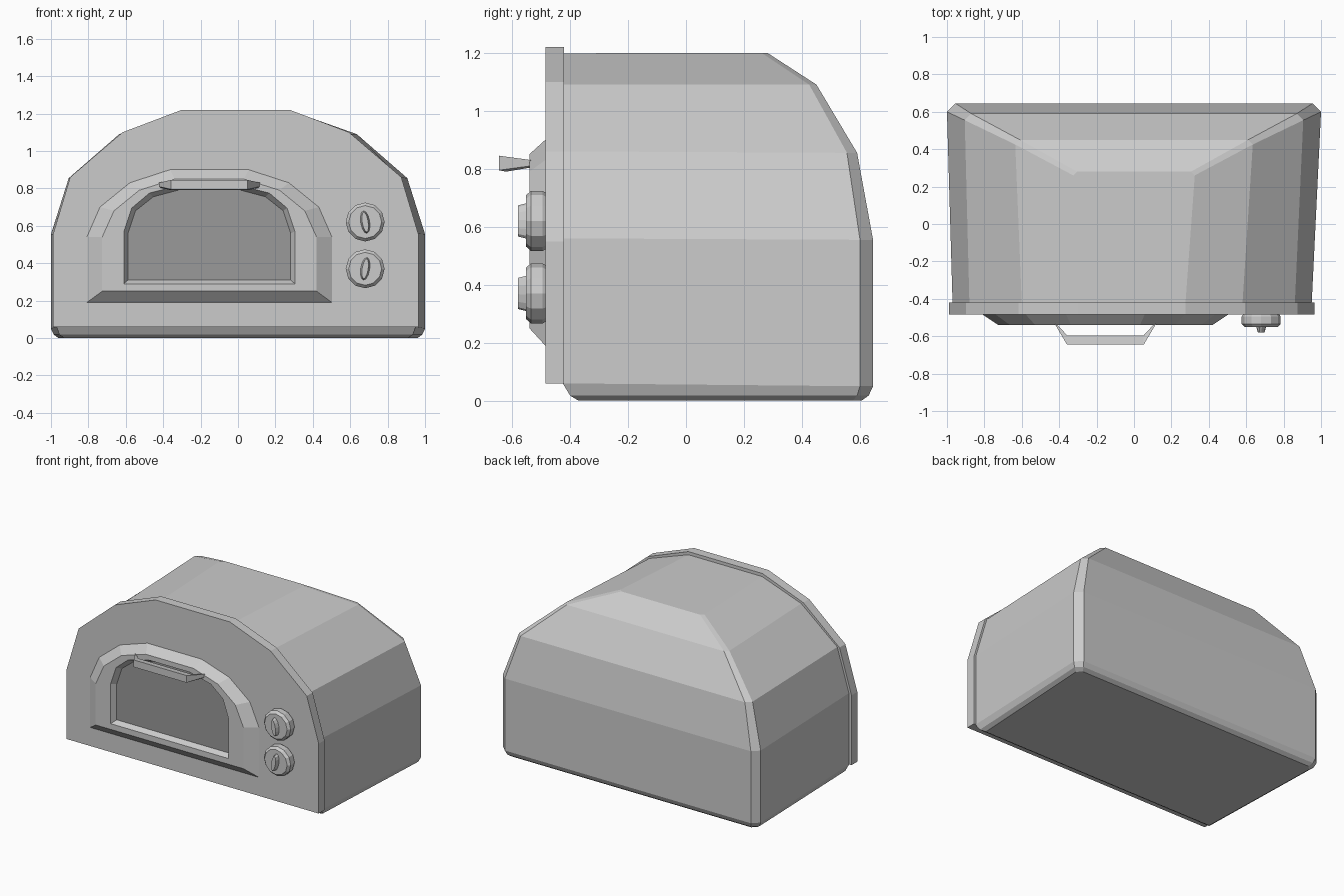
import bpy, bmesh
from math import sin, cos, pi, radians

if "Cube" in bpy.data.objects:
    bpy.data.objects.remove(bpy.data.objects["Cube"], do_unlink=True)


def material(name, value):
    m = bpy.data.materials.new(name)
    m.use_nodes = True
    colour = (value, value, value, 1)
    m.diffuse_color = colour
    m.node_tree.nodes["Principled BSDF"].inputs["Base Color"].default_value = colour
    return m


metal = material("light grey metal", 0.6)
glass = material("dark grey glass", 0.32)


def loft(name, rings, mat, cap_start=True, cap_end=True):
    """Skin a list of closed rings that all have the same point count."""
    bm = bmesh.new()
    loops = [[bm.verts.new(p) for p in ring] for ring in rings]
    n = len(loops[0])
    for a, b in zip(loops, loops[1:]):
        for i in range(n):
            j = (i + 1) % n
            bm.faces.new((a[i], a[j], b[j], b[i]))
    if cap_start:
        bm.faces.new(loops[0][::-1])
    if cap_end:
        bm.faces.new(loops[-1])
    bmesh.ops.recalc_face_normals(bm, faces=bm.faces)
    mesh = bpy.data.meshes.new(name)
    bm.to_mesh(mesh)
    bm.free()
    mesh.materials.append(mat)
    obj = bpy.data.objects.new(name, mesh)
    bpy.context.collection.objects.link(obj)
    return obj


def arch(cx, side, y):
    """Mirror a right-hand arch outline about cx, from bottom to top."""
    right = [(cx + w, y, z) for w, z in side]
    left = [(cx - w, y, z) for w, z in reversed(side)]
    return right + left


# Body: stacked outlines, with a hipped back and narrow corner bevels
def outline(front_w, back_w, front_y, back_y, front_z, back_z, bevel):
    f, b, c = front_w, back_w, bevel
    return [(f - 0.01, front_y, front_z), (b, back_y - c, back_z),
            (b - c, back_y, back_z), (c - b, back_y, back_z),
            (-b, back_y - c, back_z), (-f - 0.01, front_y, front_z)]


body_levels = [
    (0.92, 0.96, -0.37, 0.605, 0, 0, 0.03),
    (0.945, 0.985, -0.40, 0.63, 0.018, 0.018, 0.04),
    (0.96, 1.0, -0.425, 0.645, 0.06, 0.05, 0.045),
    (0.96, 1.0, -0.425, 0.645, 0.56, 0.555, 0.045),
    (0.87, 0.905, -0.425, 0.59, 0.86, 0.855, 0.035),
    (0.59, 0.635, -0.425, 0.45, 1.09, 1.09, 0.025),
    (0.285, 0.325, -0.425, 0.28, 1.198, 1.2, 0.02),
]
loft("oven_body", [outline(*level) for level in body_levels], metal)

# Front panel
panel = [(0.978, 0.06), (0.978, 0.55), (0.885, 0.86), (0.605, 1.1), (0.288, 1.22)]
loft("front_panel", [arch(-0.012, panel, y) for y in (-0.42, -0.485)], metal)

# Raised door frame with a recessed window
DOOR_X = -0.153
frame_base = [(0.655, 0.19), (0.655, 0.54), (0.585, 0.7), (0.425, 0.83), (0.21, 0.9)]
frame_face = [(0.573, 0.25), (0.573, 0.54), (0.51, 0.68), (0.375, 0.79), (0.185, 0.85)]
hole_front = [(0.457, 0.29), (0.457, 0.57), (0.415, 0.695), (0.32, 0.775), (0.16, 0.815)]
hole_back = [(0.435, 0.31), (0.435, 0.56), (0.395, 0.68), (0.30, 0.755), (0.15, 0.795)]
loft("door_frame", [arch(DOOR_X, frame_base, -0.485), arch(DOOR_X, frame_face, -0.54),
                    arch(DOOR_X, hole_front, -0.54), arch(DOOR_X, hole_back, -0.505)],
     metal, False, False)
loft("door_window", [arch(DOOR_X, hole_back, y) for y in (-0.50, -0.505)], glass)


# Door handle: a bent bar that thins toward its mounts
def bar_section(x, front, back, low, high):
    mid = (low + high) / 2
    return [(x, front, high), (x, front, low + 0.005), (x, (front + back) / 2, low),
            (x, back, mid - 0.01), (x, back, high - 0.008)]


stations = [(0.27, -0.535, -0.525, 0.805, 0.83), (0.205, -0.645, -0.595, 0.79, 0.845)]
handle = [bar_section(DOOR_X - w, *rest) for w, *rest in stations]
handle += [bar_section(DOOR_X + w, *rest) for w, *rest in reversed(stations)]
loft("door_handle", handle, metal)


# Control knobs, each with a slim tilted grip
def disc(cx, cz, y, rx, rz, tilt=0.0, sides=12):
    ring = []
    for i in range(sides):
        a = 2 * pi * i / sides
        u, v = rx * cos(a), rz * sin(a)
        ring.append((cx + u * cos(tilt) - v * sin(tilt), y,
                     cz + u * sin(tilt) + v * cos(tilt)))
    return ring


for label, z, tilt in (("upper", 0.62, radians(9)), ("lower", 0.37, radians(-9))):
    steps = [(-0.485, 0.098), (-0.495, 0.104), (-0.535, 0.104), (-0.552, 0.088)]
    loft(label + "_knob", [disc(0.68, z, y, r, r) for y, r in steps], metal)
    loft(label + "_knob_grip",
         [disc(0.68, z, -0.55, 0.025, 0.062, tilt), disc(0.68, z, -0.58, 0.016, 0.054, tilt)],
         metal)
